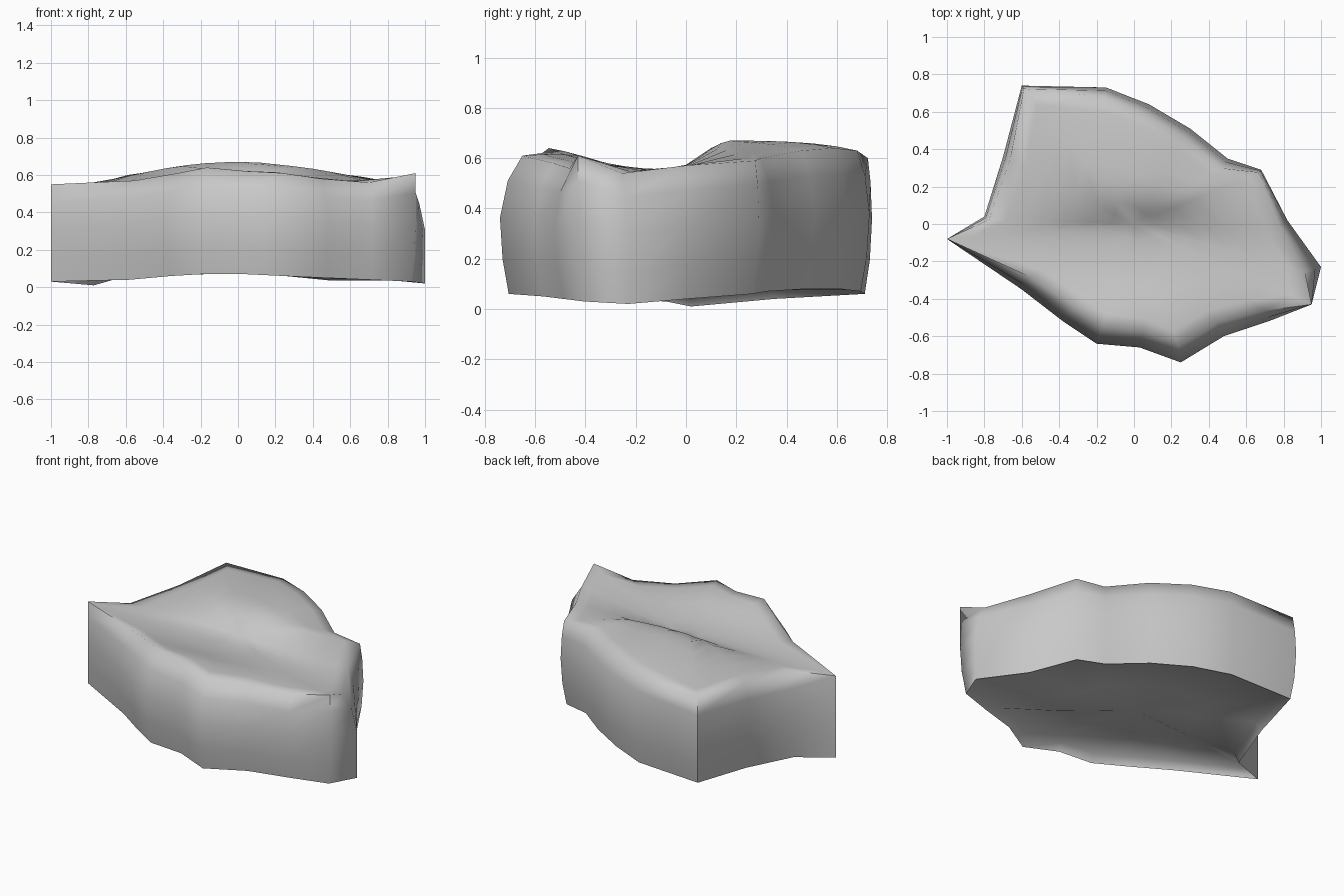
import bpy
import bmesh
import math
from mathutils import Vector

default_cube = bpy.data.objects.get("Cube")
if default_cube:
    bpy.data.objects.remove(default_cube, do_unlink=True)

# Weathered outline: x, y, top height, bottom height, top inset
OUTLINE = [
    (-1, -.08, .55, .03, 0), (-.6, -.35, .57, .04, .08),
    (-.38, -.52, .61, .06, .1), (-.2, -.64, .64, .07, .1),
    (.03, -.66, .62, .07, .09), (.25, -.74, .61, .06, .09),
    (.48, -.6, .58, .05, .08), (.72, -.52, .56, .04, .06),
    (.95, -.43, .61, .03, 0), (1, -.23, .54, .02, .09),
    (.82, .02, .57, .04, .05), (.68, .29, .59, .06, .02),
    (.5, .35, .6, .07, .06), (.3, .51, .63, .08, .06),
    (.08, .64, .64, .08, .06), (-.15, .73, .63, .07, .05),
    (-.6, .74, .6, .06, .02), (-.7, .36, .58, .04, .04),
    (-.8, .04, .56, .01, .03),
]
COUNT = len(OUTLINE)


def bell(value, centre, width):
    return math.exp(-((value - centre) / width) ** 2)


def surface_height(x, y):
    """Two broad swells with a shallow trough between them."""
    step = min(max((y + .06) / .24, 0), 1)
    back = step * step * (3 - 2 * step)
    front = bell(y, -.55, .22)
    return .555 + .115 * back * bell(x, 0, .7) + .07 * front * bell(x, .05, .6)


def inward(index):
    """Horizontal direction from the rim toward the middle."""
    before = Vector(OUTLINE[index - 1][:2])
    after = Vector(OUTLINE[(index + 1) % COUNT][:2])
    along = (after - before).normalized()
    return Vector((-along.y, along.x))


def wall_ring(level, bulge):
    """Ring on the wall; level runs from the bottom to the top."""
    ring = []
    for i, (x, y, top, bottom, inset) in enumerate(OUTLINE):
        depth = inset * bulge if level > .5 else .035 * bulge
        if i == 0:
            depth = 0
        if i == 9 and level < .5:
            depth = 0
        spot = Vector((x, y)) + inward(i) * depth
        ring.append((spot.x, spot.y, bottom + (top - bottom) * level))
    return ring


def top_ring(scale):
    ring = []
    for x, y, z in wall_ring(1, 1):
        px, py = x * scale, y * scale
        blend = scale ** 5
        ring.append((px, py, z * blend + surface_height(px, py) * (1 - blend)))
    return ring


def base_ring(scale):
    """Hollowed underside with a raised lip at the front and left."""
    ring = []
    for x, y, z in wall_ring(0, 1):
        lip = .05 if x + y < 0 else .015
        ring.append((x * scale, y * scale, z + lip))
    return ring


def build_slab(name):
    mesh = bmesh.new()
    rings = [base_ring(s) for s in (.5, .96)]
    rings += [wall_ring(*p) for p in ((0, 1), (.25, .3), (.55, 0), (.82, .35), (1, 1))]
    rings += [top_ring(s) for s in (.88, .74, .6, .45, .3, .15)]
    loops = [[mesh.verts.new(p) for p in ring] for ring in rings]

    for low, high in zip(loops, loops[1:]):
        for i in range(COUNT):
            j = (i + 1) % COUNT
            mesh.faces.new((low[i], low[j], high[j], high[i]))

    # Close the middle of both broad faces
    for loop, z in ((loops[0], .085), (loops[-1], surface_height(0, 0))):
        centre = mesh.verts.new((0, 0, z))
        for i in range(COUNT):
            mesh.faces.new((loop[i], loop[(i + 1) % COUNT], centre))

    bmesh.ops.recalc_face_normals(mesh, faces=mesh.faces)
    data = bpy.data.meshes.new(name)
    mesh.to_mesh(data)
    mesh.free()
    slab = bpy.data.objects.new(name, data)
    bpy.context.collection.objects.link(slab)
    return slab


def stone_material():
    colour = (.58, .58, .58, 1)
    material = bpy.data.materials.new("grey stone")
    material.use_nodes = True
    material.diffuse_color = colour
    shader = material.node_tree.nodes["Principled BSDF"]
    shader.inputs["Base Color"].default_value = colour
    shader.inputs["Roughness"].default_value = .9
    return material


rock = build_slab("rock_slab")
rock.data.materials.append(stone_material())

# Soft rounded surface with crisp corners
bpy.ops.object.select_all(action='DESELECT')
rock.select_set(True)
bpy.context.view_layer.objects.active = rock
bpy.ops.object.shade_smooth_by_angle(angle=math.radians(72))
